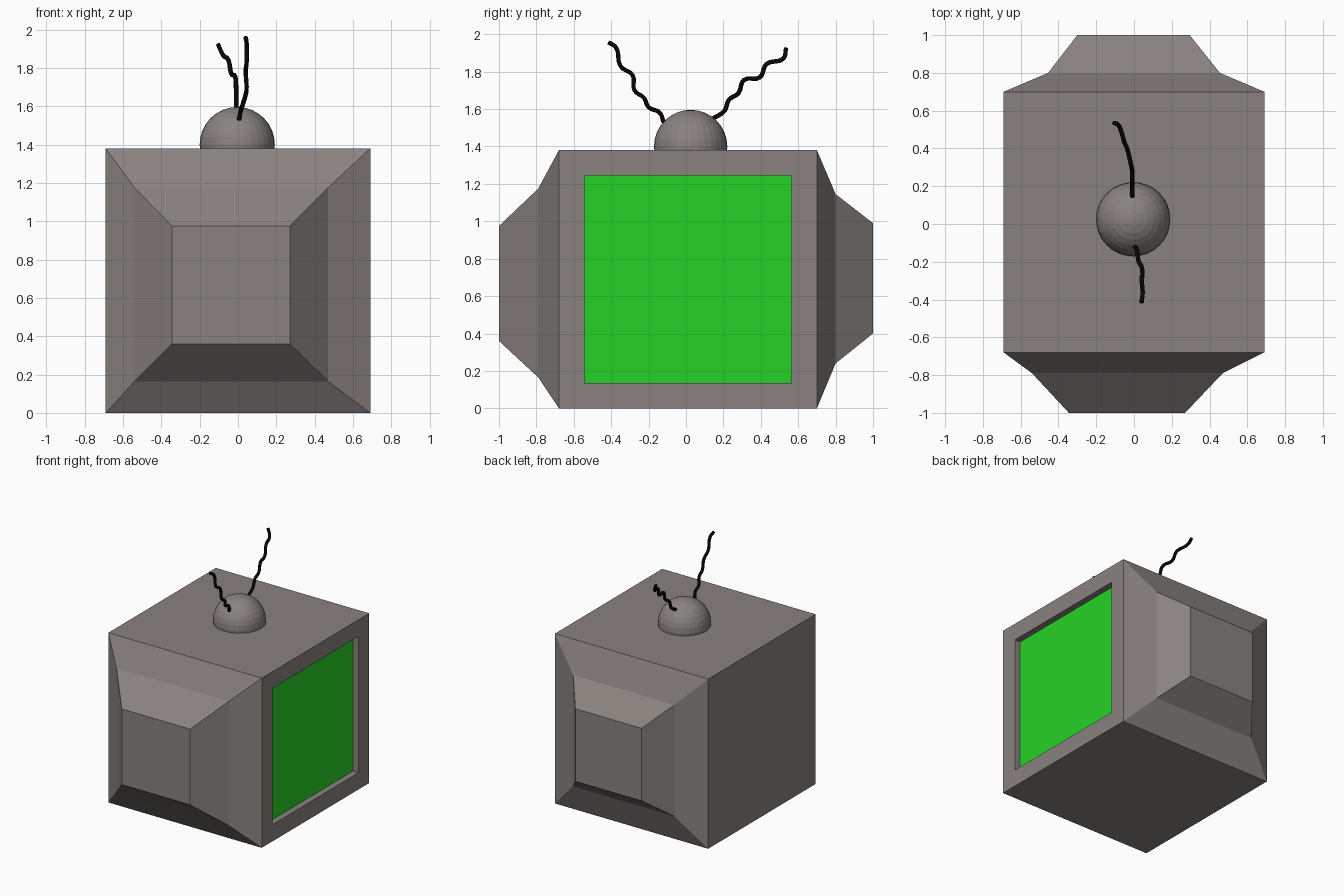
import bpy, bmesh

if "Cube" in bpy.data.objects:
    bpy.data.objects.remove(bpy.data.objects["Cube"])


def material(name, rgb):
    m = bpy.data.materials.new(name)
    m.diffuse_color = (*rgb, 1)
    m.use_nodes = True
    m.node_tree.nodes["Principled BSDF"].inputs["Base Color"].default_value = m.diffuse_color
    return m


grey = material("warm grey", (0.25, 0.225, 0.215))
green = material("screen green", (0.02, 0.64, 0.02))
black = material("black", (0.002, 0.002, 0.002))


def add_mesh(name, bm, mats):
    me = bpy.data.meshes.new(name)
    bm.to_mesh(me)
    bm.free()
    for m in mats:
        me.materials.append(m)
    ob = bpy.data.objects.new(name, me)
    bpy.context.collection.objects.link(ob)
    return ob


# Body: rectangular sections lofted from front to back (y, x0, x1, z0, z1)
sections = [
    (-1.00, -0.345, 0.27, 0.36, 0.975),
    (-0.79, -0.54, 0.47, 0.165, 1.175),
    (-0.68, -0.69, 0.69, 0.0, 1.38),
    (0.70, -0.69, 0.69, 0.0, 1.38),
    (0.80, -0.455, 0.455, 0.24, 1.145),
    (1.00, -0.30, 0.295, 0.40, 0.99),
]
bm = bmesh.new()
rings = [[bm.verts.new(p) for p in ((x0, y, z0), (x1, y, z0), (x1, y, z1), (x0, y, z1))]
         for y, x0, x1, z0, z1 in sections]
for a, b in zip(rings, rings[1:]):
    for i in range(4):
        j = (i + 1) % 4
        bm.faces.new((a[i], a[j], b[j], b[i]))
bm.faces.new(rings[0])
bm.faces.new(rings[-1])
bmesh.ops.recalc_face_normals(bm, faces=bm.faces)

# Recessed green screen in the right side
bm.normal_update()
screen = max(bm.faces, key=lambda f: f.calc_center_median().x)
bmesh.ops.inset_individual(bm, faces=[screen], thickness=0.193)
screen = bmesh.ops.extrude_discrete_faces(bm, faces=[screen])["faces"][0]
bmesh.ops.translate(bm, verts=screen.verts, vec=(-0.05, 0, 0))
screen.material_index = 1
add_mesh("television_body", bm, [grey, green])

# Antenna base dome
bm = bmesh.new()
bmesh.ops.create_uvsphere(bm, u_segments=32, v_segments=16, radius=0.196)
bmesh.ops.translate(bm, verts=bm.verts, vec=(-0.004, 0.025, 1.4))
add_mesh("antenna_base", bm, [grey])


# Crooked wire antennas
def antenna(name, pts):
    cu = bpy.data.curves.new(name, 'CURVE')
    cu.dimensions = '3D'
    cu.bevel_depth = 0.012
    cu.bevel_resolution = 2
    cu.resolution_u = 5
    cu.use_fill_caps = True
    sp = cu.splines.new('BEZIER')
    sp.bezier_points.add(len(pts) - 1)
    for bp, p in zip(sp.bezier_points, pts):
        bp.co = p
        bp.handle_left_type = bp.handle_right_type = 'AUTO'
    cu.materials.append(black)
    bpy.context.collection.objects.link(bpy.data.objects.new(name, cu))


antenna("front_antenna", [
    (0.005, -0.12, 1.53), (0.015, -0.14, 1.58), (0.025, -0.20, 1.61),
    (0.04, -0.225, 1.66), (0.045, -0.275, 1.70), (0.04, -0.285, 1.78),
    (0.045, -0.35, 1.83), (0.045, -0.375, 1.93), (0.04, -0.415, 1.957)])
antenna("back_antenna", [
    (-0.008, 0.145, 1.55), (-0.01, 0.205, 1.59), (-0.01, 0.23, 1.65),
    (-0.01, 0.28, 1.685), (-0.015, 0.31, 1.755), (-0.035, 0.395, 1.77),
    (-0.05, 0.43, 1.84), (-0.08, 0.52, 1.87), (-0.105, 0.535, 1.925)])
